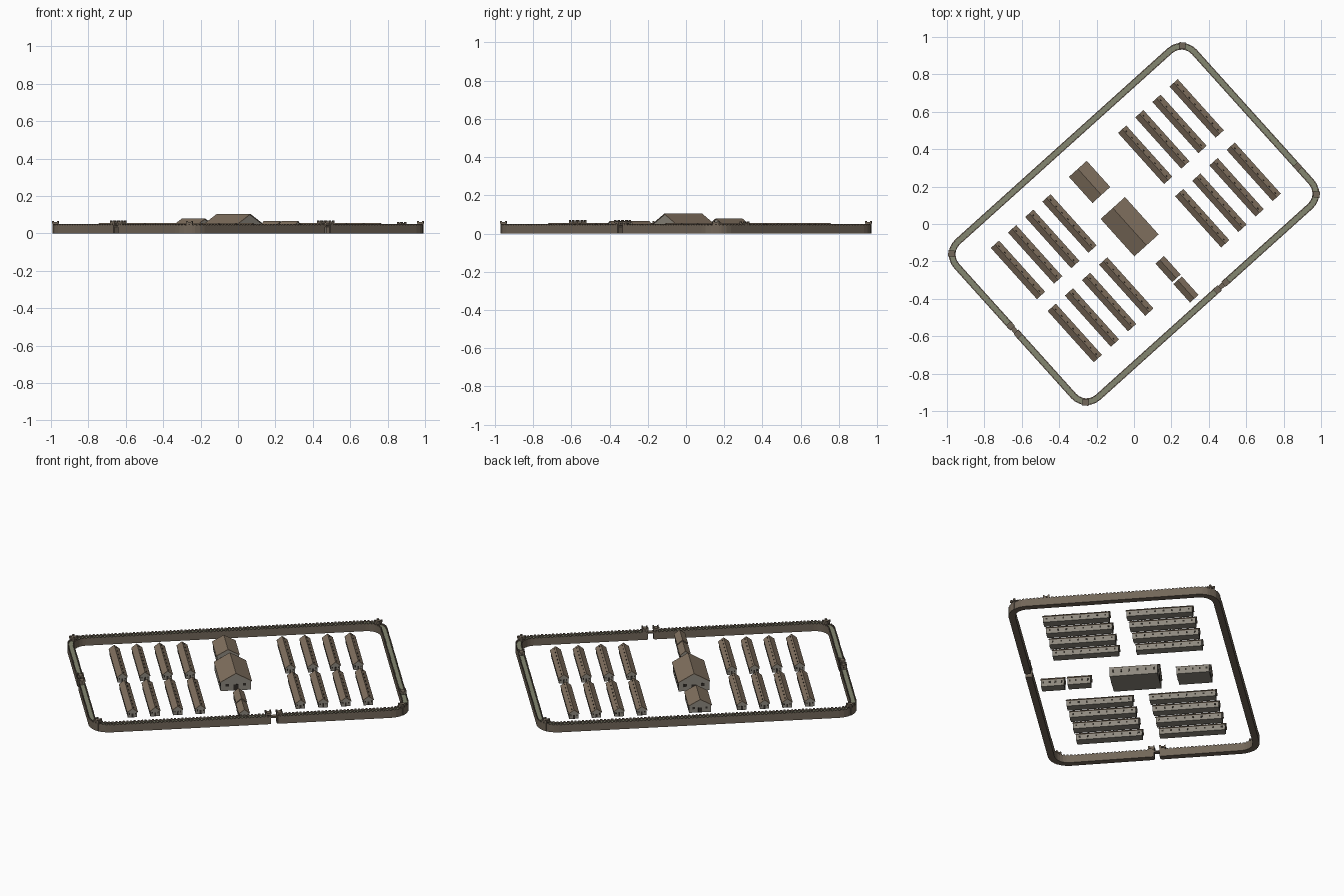
import bpy, bmesh, math
from mathutils import Matrix, Vector

if "Cube" in bpy.data.objects:
    bpy.data.objects.remove(bpy.data.objects["Cube"])

TH = math.radians(42)            # the whole fort is turned on the ground
A, B, R = 0.873, 0.578, 0.11     # outer half length, half width, corner radius


def mat(name, c):
    m = bpy.data.materials.new(name)
    m.diffuse_color = (*c, 1)
    m.use_nodes = True
    m.node_tree.nodes["Principled BSDF"].inputs["Base Color"].default_value = m.diffuse_color
    return m


ROOF = mat("roof_tiles", (0.22, 0.165, 0.115))
PLASTER = mat("stone_wall", (0.27, 0.25, 0.21))
STONE = mat("rampart_stone", (0.17, 0.135, 0.10))
GRASS = mat("rampart_walk", (0.23, 0.24, 0.16))
DARK = mat("openings", (0.03, 0.025, 0.02))


def finish(name, bm, *mats):
    bmesh.ops.recalc_face_normals(bm, faces=bm.faces)
    me = bpy.data.meshes.new(name)
    bm.to_mesh(me)
    bm.free()
    for m in mats:
        me.materials.append(m)
    ob = bpy.data.objects.new(name, me)
    ob.rotation_euler.z = TH
    bpy.context.collection.objects.link(ob)
    return ob


def box(bm, c, s, ang=0, mi=0):
    M = Matrix.Translation(c) @ Matrix.Rotation(ang, 4, 'Z') @ Matrix.Diagonal((*s, 1))
    vs = bmesh.ops.create_cube(bm, size=1, matrix=M)['verts']
    for f in {f for v in vs for f in v.link_faces}:
        f.material_index = mi


def prism(bm, prof, u, v, length, mi=0):
    # extrude an (u, z) profile along v
    ends = [[bm.verts.new((u + x, v + s * length / 2, z)) for x, z in prof] for s in (-1, 1)]
    n = len(prof)
    fs = [bm.faces.new(ends[0]), bm.faces.new(ends[1][::-1])]
    for i in range(n):
        j = (i + 1) % n
        fs.append(bm.faces.new((ends[0][i], ends[0][j], ends[1][j], ends[1][i])))
    for f in fs:
        f.material_index = mi


def house(name, u, v, w, l, eave, ridge, nwin, vents=False):
    # walls, gabled roof slab with small overhang, windows and end door
    bm = bmesh.new()
    hw, o, t = w / 2, 0.004, 0.005
    iw = hw - o
    drop = (ridge - eave) * o / hw
    prism(bm, [(-iw, 0), (iw, 0), (iw, eave), (0, ridge - t), (-iw, eave)], u, v, l - 2 * o, 0)
    prism(bm, [(-hw, eave - drop), (0, ridge - t), (hw, eave - drop),
               (hw, eave - drop + t * 0.7), (0, ridge), (-hw, eave - drop + t * 0.7)], u, v, l, 1)
    step = l / nwin
    for i in range(nwin):
        y = v - l / 2 + (i + 0.5) * step
        for s in (-1, 1):
            box(bm, (u + s * iw, y, eave * 0.62), (0.002, 0.009, eave * 0.32), 0, 2)
        if vents:
            box(bm, (u + hw * 0.3, y, ridge - (ridge - eave) * 0.3), (0.004, 0.008, 0.004), 0, 2)
    for s in (-1, 1):
        y = v + s * (l / 2 - o)
        box(bm, (u, y, eave * 0.35), (w * 0.16, 0.002, eave * 0.7), 0, 2)
        for q in (-1, 1):
            box(bm, (u + q * w * 0.27, y, eave * 0.65), (w * 0.1, 0.002, eave * 0.3), 0, 2)
    finish(name, bm, PLASTER, ROOF, DARK)


# barracks: four blocks of four
for k, (u0, v0) in enumerate([(0.292, 0.235), (0.292, -0.221), (-0.625, 0.233), (-0.625, -0.221)]):
    for i in range(4):
        house(f"barrack_{k}_{i}", u0 + i * 0.1235, v0, 0.059, 0.368, 0.032, 0.055, 8, True)

# central row
house("headquarters", -0.027, 0.005, 0.175, 0.269, 0.052, 0.104, 6)
house("commander_house", -0.026, 0.326, 0.128, 0.188, 0.042, 0.079, 5)
house("granary_a", -0.026, -0.301, 0.061, 0.133, 0.040, 0.065, 4)
house("granary_b", -0.028, -0.446, 0.061, 0.133, 0.040, 0.065, 4)

# rampart runs between the two gates
GS, GW, GAP = 0.126, 0.007, 0.02


def run(d, which):
    a, b, r = A - d, B - d, R - d

    def arc(su, sv, a0):
        c = Vector((su * (a - r), sv * (b - r)))
        return [c + r * Vector((math.cos(t), math.sin(t)))
                for t in (math.radians(a0 + 15 * i) for i in range(7))]
    if which == 0:
        return ([Vector((GS + GAP, -b))] + arc(1, -1, -90) + arc(1, 1, 0) + arc(-1, 1, 90)
                + [Vector((-a, GW + GAP))])
    return [Vector((-a, GW - GAP))] + arc(-1, -1, 180) + [Vector((GS - GAP, -b))]


def sweep(name, prof, m):
    # prof: closed (inset, z) outline
    bm = bmesh.new()
    n = len(prof)
    for w in (0, 1):
        rails = [[bm.verts.new((p.x, p.y, z)) for p in run(d, w)] for d, z in prof]
        for i in range(n):
            r0, r1 = rails[i], rails[(i + 1) % n]
            for k in range(len(r0) - 1):
                bm.faces.new((r0[k], r0[k + 1], r1[k + 1], r1[k]))
        bm.faces.new([r[0] for r in rails])
        bm.faces.new([r[-1] for r in rails])
    finish(name, bm, m)


T = 0.036
sweep("rampart_wall", [(0, 0), (T, 0), (T, 0.044), (T - 0.006, 0.044), (T - 0.006, 0.038),
                       (0.006, 0.038), (0.006, 0.044), (0, 0.044)], STONE)
sweep("wall_walk", [(0.006, 0.038), (T - 0.006, 0.038), (T - 0.006, 0.0395), (0.006, 0.0395)], GRASS)

# battlements along both edges
bm = bmesh.new()
for d in (0.003, T - 0.003):
    for w in (0, 1):
        pts = run(d, w)
        carry = 0.008
        for p, q in zip(pts, pts[1:]):
            L = (q - p).length
            ang = math.atan2(q.y - p.y, q.x - p.x)
            while carry < L:
                c = p.lerp(q, carry / L)
                box(bm, (c.x, c.y, 0.0465), (0.011, 0.006, 0.005), ang)
                carry += 0.02
            carry -= L
finish("battlements", bm, STONE)


def tower(name, u, v, ang, w, h):
    # shaft, projecting top and four corner merlons, small windows
    bm = bmesh.new()
    box(bm, (u, v, (h - 0.012) / 2), (w * 0.85, w * 0.85, h - 0.012), ang)
    box(bm, (u, v, h - 0.010), (w, w, 0.008), ang)
    rot = Matrix.Rotation(ang, 3, 'Z')
    for i in (-1, 1):
        for j in (-1, 1):
            p = rot @ Vector((i * w * 0.37, j * w * 0.37, 0))
            box(bm, (u + p.x, v + p.y, h - 0.003), (w * 0.26, w * 0.26, 0.006), ang)
    for k in range(4):
        p = rot @ Matrix.Rotation(k * math.pi / 2, 3, 'Z') @ Vector((w * 0.425, 0, 0))
        box(bm, (u + p.x, v + p.y, h - 0.019), (0.002, w * 0.25, 0.006), ang + k * math.pi / 2, 1)
    finish(name, bm, STONE, DARK)


# corner towers
for su in (-1, 1):
    for sv in (-1, 1):
        tower(f"corner_tower_{su}_{sv}", su * 0.831, sv * 0.536, math.pi / 4, 0.034, 0.066)

# side turret
tower("side_turret", A - T / 2, -0.358, 0, 0.036, 0.062)

# twin gate towers with a low bridge over the passage
m = T / 2
for s in (-1, 1):
    tower(f"south_gate_tower_{s}", GS + s * 0.030, -(B - m), 0, 0.034, 0.070)
    tower(f"west_gate_tower_{s}", -(A - m), GW + s * 0.030, 0, 0.034, 0.070)
bm = bmesh.new()
box(bm, (GS, -(B - m), 0.037), (0.045, T * 0.7, 0.008))
box(bm, (-(A - m), GW, 0.037), (T * 0.7, 0.045, 0.008))
finish("gate_bridges", bm, STONE)
